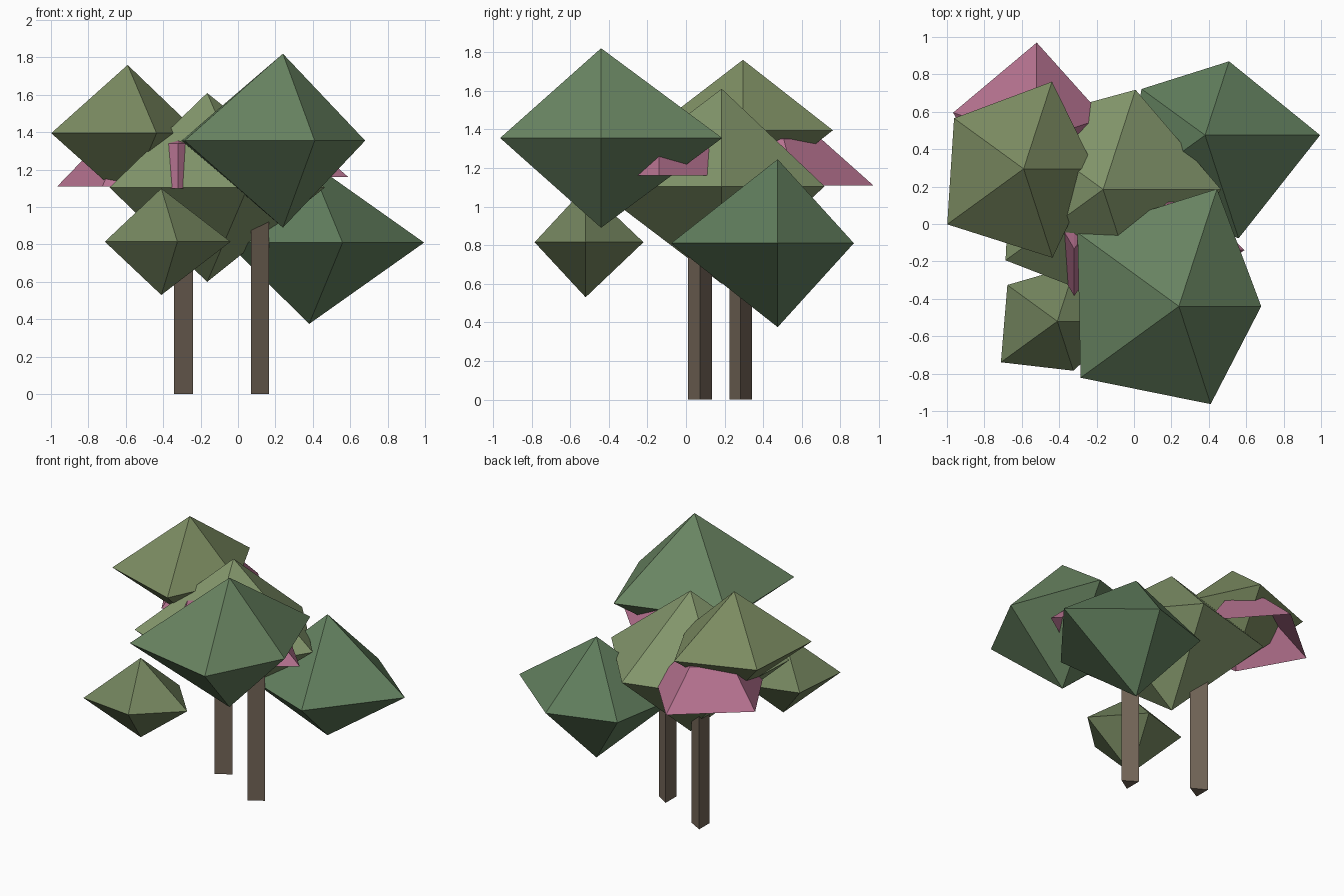
import bpy, bmesh, math

if "Cube" in bpy.data.objects:
    bpy.data.objects.remove(bpy.data.objects["Cube"])


def material(name, rgb):
    m = bpy.data.materials.new(name)
    m.diffuse_color = (*rgb, 1)
    m.use_nodes = True
    m.node_tree.nodes["Principled BSDF"].inputs["Base Color"].default_value = m.diffuse_color
    return m


def ring(bm, cx, cy, z, radii, start=0.0, scale=1.0):
    step = 2 * math.pi / len(radii)
    return [bm.verts.new((cx + scale * r * math.cos(start + i * step),
                          cy + scale * r * math.sin(start + i * step), z))
            for i, r in enumerate(radii)]


def fan(bm, loop, tip):
    v = bm.verts.new(tip)
    for i in range(len(loop)):
        bm.faces.new((loop[i - 1], loop[i], v))


def bridge(bm, a, b):
    for i in range(len(a)):
        bm.faces.new((a[i - 1], a[i], b[i], b[i - 1]))


def finish(bm, name, mat):
    bmesh.ops.recalc_face_normals(bm, faces=bm.faces)
    me = bpy.data.meshes.new(name)
    bm.to_mesh(me)
    bm.free()
    me.materials.append(mat)
    bpy.context.collection.objects.link(bpy.data.objects.new(name, me))


def leaf_clump(name, x, y, z, h, radii, rgb):
    """Irregular five-sided double pyramid."""
    bm = bmesh.new()
    loop = ring(bm, x, y, z, radii)
    fan(bm, loop, (x, y, z + h))
    fan(bm, loop, (x, y, z - h))
    finish(bm, name, material(name, rgb))


def blossom(name, x, y, z, h, radii, start, mat):
    """Open five-sided dome."""
    bm = bmesh.new()
    a = math.radians(start)
    low = ring(bm, x, y, z, radii, a)
    high = ring(bm, x, y, z + h * 0.86, radii, a, 0.48)
    bridge(bm, low, high)
    fan(bm, high, (x, y, z + h))
    finish(bm, name, mat)


def trunk(name, x, y, radii, height, mat):
    """Three-sided post."""
    bm = bmesh.new()
    low = ring(bm, x, y, 0, radii)
    high = ring(bm, x, y, height, radii)
    bridge(bm, low, high)
    bm.faces.new(low)
    bm.faces.new(high)
    finish(bm, name, mat)


# Foliage
leaf_clump("leaves_front", 0.24, -0.44, 1.355, 0.465, (0.44, 0.66, 0.67, 0.65, 0.55), (0.14, 0.23, 0.12))
leaf_clump("leaves_left", -0.59, 0.295, 1.395, 0.365, (0.38, 0.49, 0.46, 0.505, 0.50), (0.20, 0.26, 0.12))
leaf_clump("leaves_middle", -0.165, 0.185, 1.105, 0.505, (0.63, 0.56, 0.60, 0.645, 0.70), (0.23, 0.31, 0.15))
leaf_clump("leaves_right", 0.38, 0.475, 0.81, 0.435, (0.615, 0.415, 0.42, 0.54, 0.58), (0.12, 0.21, 0.11))
leaf_clump("leaves_small", -0.41, -0.52, 0.815, 0.285, (0.37, 0.315, 0.33, 0.373, 0.278), (0.17, 0.23, 0.11))

# Blossoms
pink = material("blossom_pink", (0.47, 0.17, 0.28))
blossom("blossom_back", -0.52, 0.45, 1.11, 0.28, (0.52, 0.47, 0.35, 0.35, 0.38), 90, pink)
blossom("blossom_right", 0.10, -0.14, 1.16, 0.26, (0.49, 0.40, 0.30, 0.25, 0.283), 0, pink)
blossom("blossom_front", -0.32, 0.10, 1.10, 0.28, (0.485, 0.30, 0.25, 0.25, 0.25), -90, pink)

# Trunks
bark = material("bark", (0.17, 0.13, 0.095))
trunk("trunk_left", -0.31, 0.283, (0.07, 0.067, 0.067), 1.0, bark)
trunk("trunk_right", 0.105, 0.072, (0.06, 0.071, 0.071), 1.0, bark)
